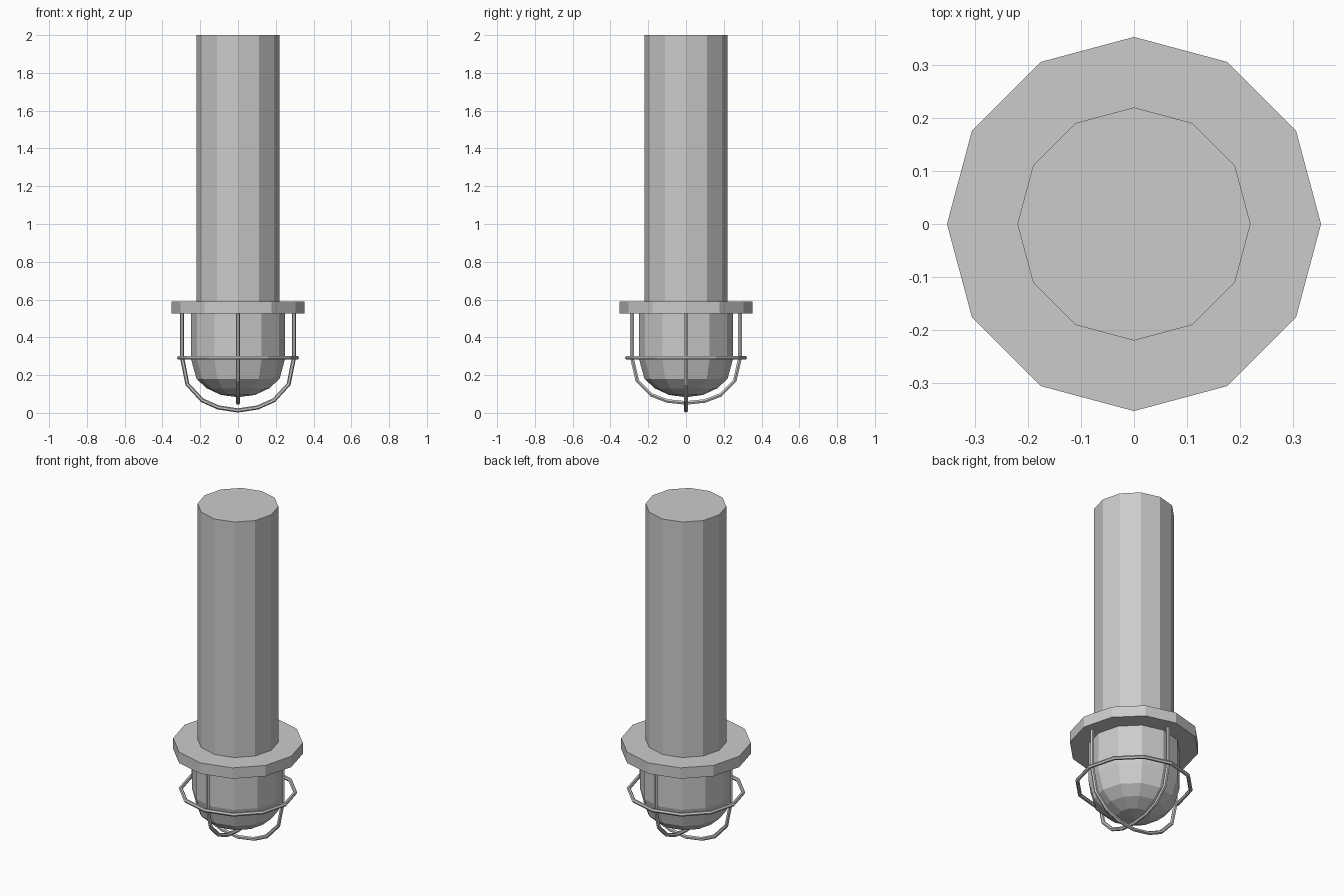
import bpy, bmesh
from math import cos, sin, pi

if "Cube" in bpy.data.objects:
    bpy.data.objects.remove(bpy.data.objects["Cube"])

SIDES = 12


def lathe(name, profile):
    """Revolve (radius, z) rings, listed bottom to top, into a closed 12-sided solid."""
    bm = bmesh.new()
    rings = []
    for r, z in profile:
        n = SIDES if r > 0 else 1
        rings.append([bm.verts.new((r * cos(2 * pi * i / SIDES), r * sin(2 * pi * i / SIDES), z))
                      for i in range(n)])
    for a, b in zip(rings, rings[1:]):
        for i in range(SIDES):
            j = (i + 1) % SIDES
            if len(a) == 1:
                bm.faces.new((a[0], b[j], b[i]))
            else:
                bm.faces.new((a[i], a[j], b[j], b[i]))
    for ring in (rings[0], rings[-1]):
        if len(ring) > 1:
            bm.faces.new(ring)
    bmesh.ops.recalc_face_normals(bm, faces=bm.faces)
    mesh = bpy.data.meshes.new(name)
    bm.to_mesh(mesh)
    bm.free()
    bpy.context.collection.objects.link(bpy.data.objects.new(name, mesh))


def wire(name, points, radius=0.011, closed=False):
    """Six-sided wire along a path, converted to a flat-shaded mesh."""
    curve = bpy.data.curves.new(name, 'CURVE')
    curve.dimensions = '3D'
    curve.bevel_depth = radius
    curve.bevel_resolution = 1
    curve.use_fill_caps = True
    s = curve.splines.new('POLY')
    s.points.add(len(points) - 1)
    for p, co in zip(s.points, points):
        p.co = (*co, 1)
    s.use_cyclic_u = closed
    s.use_smooth = False
    obj = bpy.data.objects.new(name, curve)
    bpy.context.collection.objects.link(obj)
    bpy.ops.object.select_all(action='DESELECT')
    obj.select_set(True)
    bpy.context.view_layer.objects.active = obj
    bpy.ops.object.convert(target='MESH')


# stem, flange and domed glass
lathe("stem", [(0.22, 0.58), (0.22, 2.0)])
lathe("flange", [(0.353, 0.525), (0.353, 0.59)])
lathe("glass_dome", [(0, 0.083), (0.09, 0.095), (0.165, 0.13), (0.22, 0.18),
                     (0.25, 0.29), (0.25, 0.54)])

# two crossing guard hoops, the second nested inside the first
outer = [(0.296, 0.54), (0.296, 0.291), (0.268, 0.152), (0.19, 0.067), (0.105, 0.029)]
inner = [(0.286, 0.54), (0.286, 0.291), (0.258, 0.17), (0.183, 0.095), (0.1, 0.063)]
for name, half, bottom, across in (("outer_guard_hoop", outer, 0.013, True),
                                   ("inner_guard_hoop", inner, 0.053, False)):
    path = half + [(0, bottom)] + [(-u, z) for u, z in reversed(half)]
    wire(name, [(u, 0, z) if across else (0, u, z) for u, z in path])

# horizontal guard ring
wire("guard_ring", [(0.312 * cos(2 * pi * i / SIDES), 0.312 * sin(2 * pi * i / SIDES), 0.291)
                    for i in range(SIDES)], closed=True)
